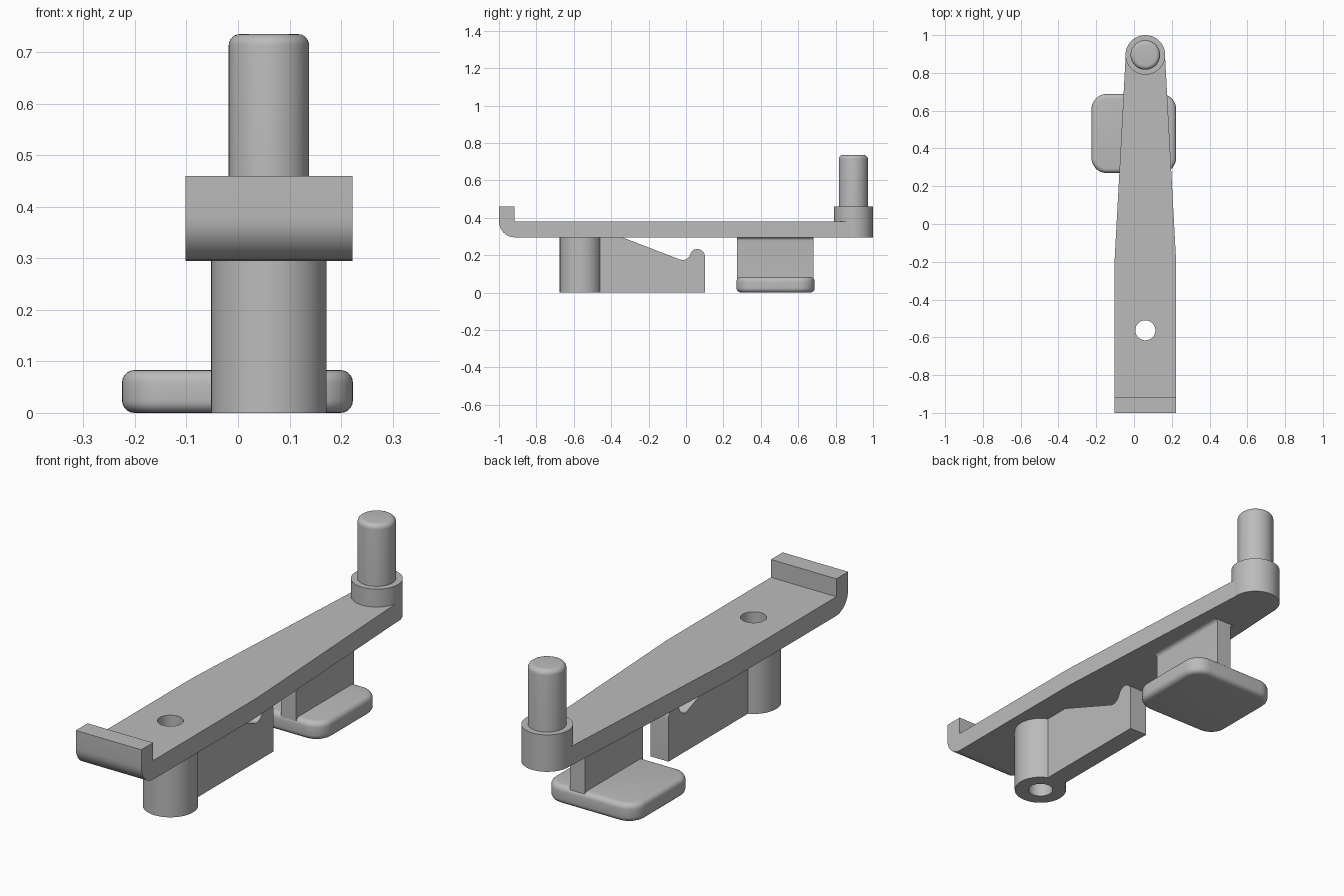
import bpy, bmesh, math
from mathutils import Vector, Matrix

if "Cube" in bpy.data.objects:
    bpy.data.objects.remove(bpy.data.objects["Cube"])

CX = 0.06            # centre line of the arm
HOLE_Y = -0.563      # screw hole position
BOSS_Y = 0.895       # pin position
ARM_BOTTOM, ARM_TOP, LIP_TOP = 0.295, 0.38, 0.46

grey = bpy.data.materials.new("plain grey")
grey.use_nodes = True
grey.diffuse_color = (0.5, 0.5, 0.5, 1)
grey.node_tree.nodes["Principled BSDF"].inputs["Base Color"].default_value = (0.5, 0.5, 0.5, 1)


def finish(bm, name):
    bmesh.ops.recalc_face_normals(bm, faces=bm.faces)
    mesh = bpy.data.meshes.new(name)
    bm.to_mesh(mesh)
    bm.free()
    mesh.materials.append(grey)
    obj = bpy.data.objects.new(name, mesh)
    bpy.context.collection.objects.link(obj)
    return obj


def prism(points, offset):
    """Closed outline of 3D points pushed along offset."""
    bm = bmesh.new()
    face = bm.faces.new([bm.verts.new(p) for p in points])
    moved = bmesh.ops.extrude_face_region(bm, geom=[face], use_keep_orig=True)["geom"]
    bmesh.ops.translate(bm, vec=offset, verts=[v for v in moved if isinstance(v, bmesh.types.BMVert)])
    return bm


def round_edges(bm, test, radius, segments):
    edges = [e for e in bm.edges if test(e.verts[0].co, e.verts[1].co)]
    bmesh.ops.bevel(bm, geom=edges, offset=radius, segments=segments, affect='EDGES', profile=0.5)


def cylinder(name, y, radius, bottom, top, rounding=0):
    bm = bmesh.new()
    bmesh.ops.create_cone(bm, cap_ends=True, segments=64, radius1=radius, radius2=radius,
                          depth=top - bottom,
                          matrix=Matrix.Translation((CX, y, (top + bottom) / 2)))
    if rounding:
        round_edges(bm, lambda a, b: min(a.z, b.z) > top - 1e-4, rounding, 6)
    return finish(bm, name)


def arc(y, z, radius, start, end, steps=8):
    angles = [math.radians(start + (end - start) * i / steps) for i in range(steps + 1)]
    return [(y + radius * math.cos(a), z + radius * math.sin(a)) for a in angles]


# Arm: side outline with rounded heel and upturned lip, narrowed toward the pin
TAPER_Y, HALF_WIDE, HALF_NARROW = -0.18, 0.162, 0.104
side = arc(-0.915, ARM_BOTTOM + 0.085, 0.085, 180, 270)
side += [(BOSS_Y, ARM_BOTTOM), (BOSS_Y, ARM_TOP), (-0.917, ARM_TOP), (-0.917, LIP_TOP), (-1, LIP_TOP)]
bm = prism([(-1, y, z) for y, z in side], Vector((2, 0, 0)))
bmesh.ops.bisect_plane(bm, geom=bm.verts[:] + bm.edges[:] + bm.faces[:],
                       plane_co=(0, TAPER_Y, 0), plane_no=(0, 1, 0))
for v in bm.verts:
    t = max(0, (v.co.y - TAPER_Y) / (BOSS_Y - TAPER_Y))
    v.co.x = CX + v.co.x * (HALF_WIDE + (HALF_NARROW - HALF_WIDE) * t)
arm = finish(bm, "arm")

# Pin and its boss at the back end
boss = cylinder("pin_boss", BOSS_Y, 0.105, ARM_BOTTOM, LIP_TOP)
pin = cylinder("pin", BOSS_Y, 0.078, ARM_TOP, 0.735, 0.022)

# Screw post under the arm, bored through together with the arm
post = cylinder("screw_post", HOLE_Y, 0.112, 0, ARM_BOTTOM)
bore = cylinder("bore_cutter", HOLE_Y, 0.053, -0.1, 0.6)
for obj in (arm, post):
    cut = obj.modifiers.new("bore", 'BOOLEAN')
    cut.operation, cut.solver, cut.object = 'DIFFERENCE', 'EXACT', bore
    bpy.context.view_layer.objects.active = obj
    bpy.ops.object.modifier_apply(modifier=cut.name)
bore.hide_render = True
bore.hide_set(True)

# Catch rib: sloping top, rounded notch and rounded nose
rib_side = [(-0.47, 0), (-0.47, ARM_BOTTOM), (-0.34, ARM_BOTTOM)]
rib_side += arc(-0.018, 0.216, 0.042, 250, 345)
rib_side += arc(0.061, 0.193, 0.04, 165, 0, 12)
rib_side += [(0.101, 0)]
rib = finish(prism([(CX - 0.044, y, z) for y, z in rib_side], Vector((0.088, 0, 0))), "catch_rib")

# Pad stem, flaring slightly where it meets the arm
half, flare = 0.037, 0.018
right_edge = [(half, 0.05)] + [(half + flare - x, z) for x, z in
                               arc(0, ARM_BOTTOM - flare, flare, 0, 90, 6)]
right_edge = [(half, 0.05)] + arc(half + flare, ARM_BOTTOM - flare, flare, 180, 90, 6)
outline = right_edge + [(-x, z) for x, z in reversed(right_edge)]
stem = finish(prism([(CX + x, 0.272, z) for x, z in outline], Vector((0, 0.41, 0))), "pad_stem")

# Push pad with rounded corners and soft rims
x0, x1, y0, y1, height = -0.225, 0.223, 0.27, 0.688, 0.083
bm = prism([(x0, y0, 0), (x1, y0, 0), (x1, y1, 0), (x0, y1, 0)], Vector((0, 0, height)))
round_edges(bm, lambda a, b: abs(a.z - b.z) > 0.01, 0.08, 10)
round_edges(bm, lambda a, b: abs(a.z - b.z) < 1e-5, 0.024, 5)
pad = finish(bm, "push_pad")

# Smooth shading with crisp edges
bpy.ops.object.select_all(action='DESELECT')
for obj in (arm, boss, pin, post, rib, stem, pad):
    obj.select_set(True)
    bpy.context.view_layer.objects.active = obj
bpy.ops.object.shade_smooth_by_angle(angle=math.radians(30))
